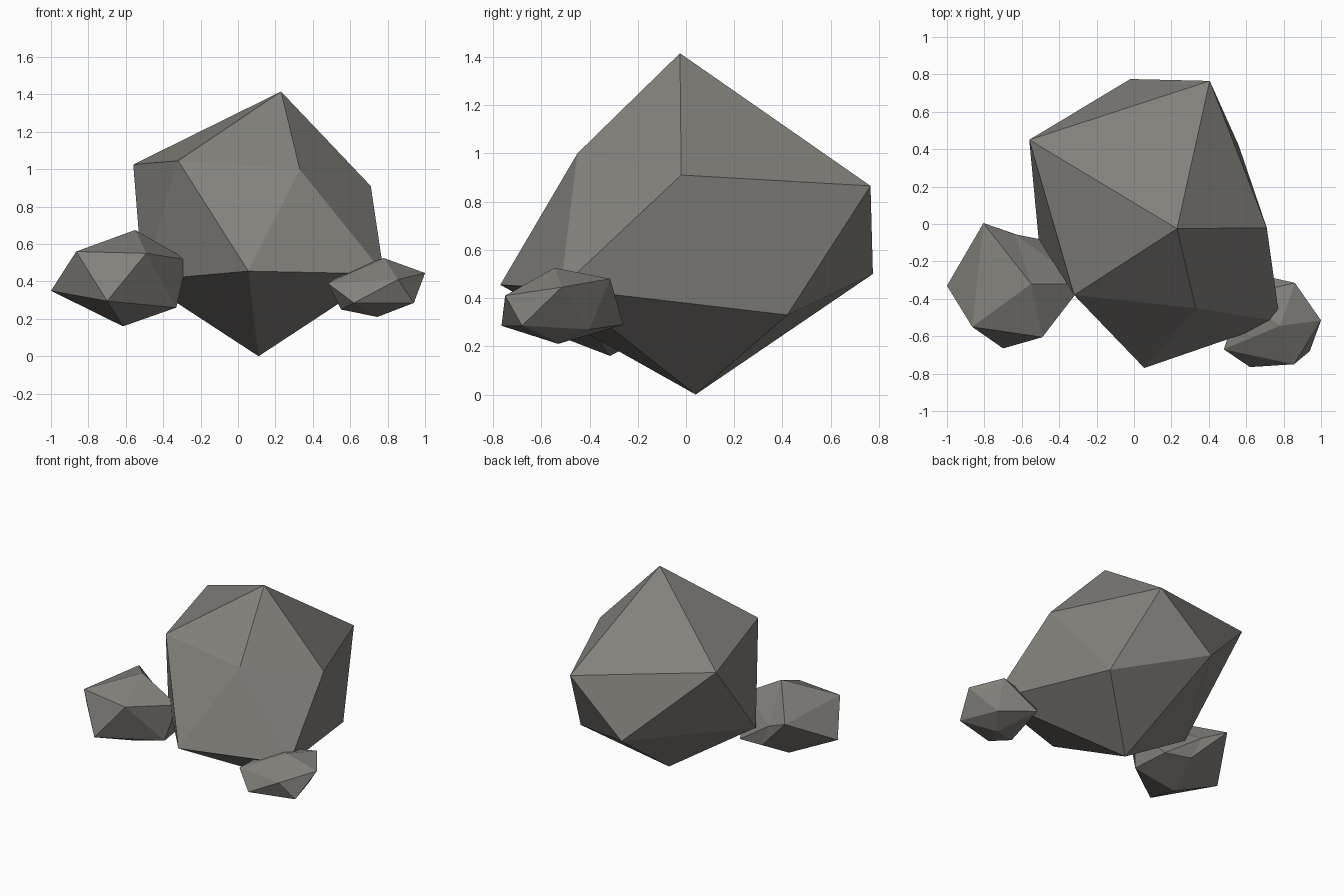
import bpy, bmesh, math

if "Cube" in bpy.data.objects:
    bpy.data.objects.remove(bpy.data.objects["Cube"])

stone = bpy.data.materials.new("warm_grey_stone")
stone.diffuse_color = (0.23, 0.22, 0.20, 1)
stone.use_nodes = True
stone.node_tree.nodes["Principled BSDF"].inputs["Base Color"].default_value = stone.diffuse_color


def ring_order(v):
    """Sort icosphere corners bottom to top, then counter-clockwise from +x."""
    return (round(v.co.z, 1), (math.atan2(v.co.y, v.co.x) + 0.1) % math.tau)


def rock(name, bottom, lower, upper, top):
    """Icosphere whose tip, two five-corner rings and tip are pulled into a boulder."""
    bm = bmesh.new()
    bmesh.ops.create_icosphere(bm, subdivisions=1, radius=1)
    corners = sorted(bm.verts, key=ring_order)
    for v, co in zip(corners, [bottom, *lower, *upper, top]):
        v.co = co
    bmesh.ops.recalc_face_normals(bm, faces=bm.faces)
    mesh = bpy.data.meshes.new(name)
    bm.to_mesh(mesh)
    bm.free()
    mesh.materials.append(stone)
    bpy.context.collection.objects.link(bpy.data.objects.new(name, mesh))


# Main boulder
rock("large_rock", (.11, .04, 0),
     [(.56, .42, .33), (-.02, .775, .50), (-.51, -.08, .405), (.055, -.77, .455), (.78, -.52, .44)],
     [(.71, -.02, .91), (.405, .765, .865), (-.56, .45, 1.025), (-.32, -.38, 1.045), (.33, -.45, 1.0)],
     (.23, -.025, 1.415))

# Medium stone on the left
rock("left_rock", (-.615, -.315, .16),
     [(-.36, -.11, .27), (-.56, -.08, .29), (-1, -.33, .35), (-.70, -.665, .295), (-.33, -.38, .26)],
     [(-.27, -.32, .515), (-.635, -.055, .46), (-.805, .005, .54), (-.865, -.55, .56), (-.49, -.605, .55)],
     (-.55, -.32, .675))

# Small stone on the right
rock("right_rock", (.745, -.53, .21),
     [(.85, -.40, .27), (.62, -.26, .29), (.55, -.61, .25), (.62, -.765, .285), (.94, -.68, .285)],
     [(1, -.515, .445), (.86, -.315, .48), (.58, -.38, .46), (.48, -.67, .39), (.855, -.75, .41)],
     (.78, -.545, .525))
